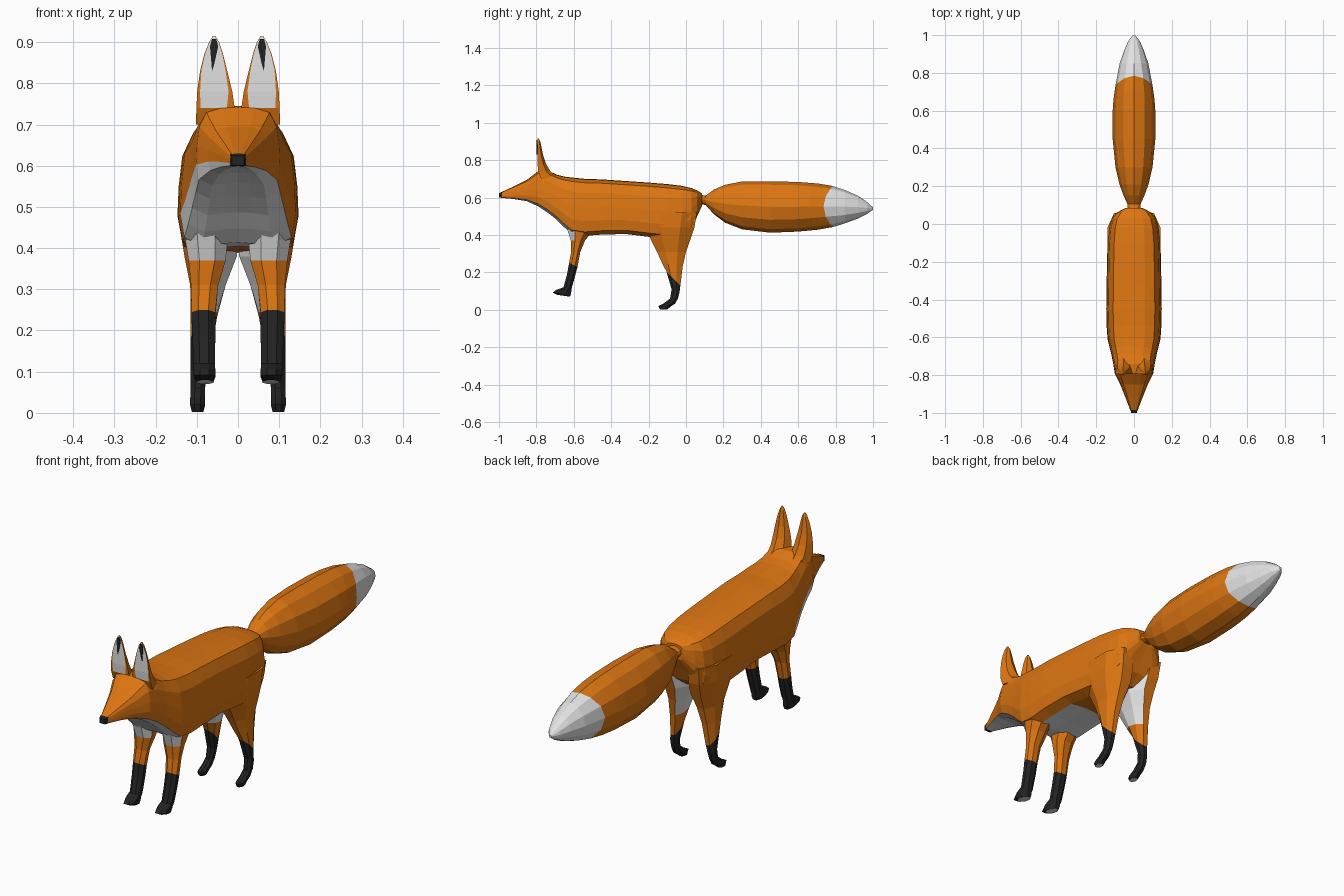
import bpy, bmesh, math


def material(name, rgb):
    m = bpy.data.materials.new(name)
    m.diffuse_color = (*rgb, 1)
    return m


MATS = [material("orange fur", (0.72, 0.18, 0.006)),
        material("white fur", (0.76, 0.76, 0.76)),
        material("black fur", (0.017, 0.017, 0.017))]
ORANGE, WHITE, BLACK = 0, 1, 2


def loft(name, rings, rule, caps=(ORANGE, ORANGE)):
    """Skin closed rings; rule(centre, ring, side) picks each face's colour."""
    bm = bmesh.new()
    vr = [[bm.verts.new(p) for p in r] for r in rings]
    n = len(rings[0])
    for i in range(len(vr) - 1):
        for j in range(n):
            k = (j + 1) % n
            f = bm.faces.new((vr[i][j], vr[i][k], vr[i + 1][k], vr[i + 1][j]))
            f.material_index = rule(f.calc_center_median(), i, j)
    bm.faces.new(vr[0]).material_index = caps[0]
    bm.faces.new(vr[-1]).material_index = caps[1]
    bmesh.ops.recalc_face_normals(bm, faces=bm.faces)
    me = bpy.data.meshes.new(name)
    bm.to_mesh(me)
    bm.free()
    for m in MATS:
        me.materials.append(m)
    ob = bpy.data.objects.new(name, me)
    bpy.context.collection.objects.link(ob)
    return ob


# Body and head: one skin from nose to rump; rows are y, top, bottom, half width
SECTION = [(0.4, 0.99), (0.75, 0.93), (0.92, 0.75), (0.98, 0.5),
           (1, 0.26), (0.93, 0.07), (0.62, 0), (0.3, 0.02)]
SECTION = SECTION + [(0, 0.03)] + [(-x, t) for x, t in reversed(SECTION)] + [(0, 1)]
BODY = [(-1.0, 0.622, 0.602, 0.012), (-0.985, 0.63, 0.598, 0.02),
        (-0.92, 0.66, 0.592, 0.045), (-0.85, 0.695, 0.58, 0.073),
        (-0.79, 0.742, 0.553, 0.102), (-0.74, 0.745, 0.52, 0.11),
        (-0.69, 0.722, 0.48, 0.12), (-0.65, 0.712, 0.44, 0.13),
        (-0.61, 0.707, 0.405, 0.14), (-0.54, 0.70, 0.395, 0.145),
        (-0.45, 0.697, 0.402, 0.147), (-0.32, 0.688, 0.405, 0.145),
        (-0.2, 0.68, 0.39, 0.143), (-0.1, 0.672, 0.38, 0.14),
        (-0.02, 0.662, 0.385, 0.132), (0.03, 0.65, 0.43, 0.118),
        (0.06, 0.638, 0.50, 0.092), (0.085, 0.622, 0.555, 0.045)]


def body_rule(c, i, j):
    if i == 0:
        return BLACK
    if c.y < -0.6 and 5 <= j <= 11:          # chin and chest
        return WHITE
    if c.y < -0.36 and 6 <= j <= 10:         # fore belly
        return WHITE
    return ORANGE


loft("body_and_head",
     [[(x * w, y, b + t * (top - b)) for x, t in SECTION] for y, top, b, w in BODY],
     body_rule, (BLACK, ORANGE))

# Tail: rows are y, top, bottom, half width
TAIL = [(0.075, 0.615, 0.565, 0.035), (0.105, 0.61, 0.56, 0.035),
        (0.15, 0.643, 0.51, 0.055), (0.21, 0.668, 0.465, 0.077),
        (0.30, 0.686, 0.43, 0.098), (0.45, 0.687, 0.412, 0.113),
        (0.60, 0.683, 0.418, 0.113), (0.68, 0.675, 0.428, 0.109),
        (0.76, 0.662, 0.442, 0.098), (0.85, 0.64, 0.462, 0.076),
        (0.92, 0.609, 0.488, 0.052), (0.97, 0.575, 0.513, 0.03),
        (1.0, 0.547, 0.535, 0.006)]
N = 12


def tail_ring(i, y, top, b, w):
    pts = []
    for k in range(N):
        a = math.tau * k / N
        # colour border reaches further forward on the flanks
        dy = 0.025 * -math.cos(2 * a) if i in (7, 8) else 0
        pts.append((math.cos(a) * w, y + dy, (top + b) / 2 + math.sin(a) * (top - b) / 2))
    return pts


loft("tail", [tail_ring(i, *r) for i, r in enumerate(TAIL)],
     lambda c, i, j: WHITE if i >= 8 else ORANGE, (ORANGE, WHITE))


# Legs: rows are z at front, z at back, y front, y back, x inner, x outer
def leg_ring(s, zf, zb, yf, yb, xi, xo):
    pts = []
    for k in range(8):
        a = math.tau * (k + 0.5) / 8
        u, v = math.cos(a) / 0.924, math.sin(a) / 0.924
        y = (yf + yb) / 2 + v * (yb - yf) / 2
        pts.append((s * ((xi + xo) / 2 + u * (xo - xi) / 2), y, zf + (zb - zf) * (v + 1) / 2))
    return pts


FRONT = [(0.49, 0.49, -0.655, -0.46, 0.03, 0.135), (0.42, 0.42, -0.632, -0.50, 0.025, 0.128),
         (0.37, 0.37, -0.616, -0.54, 0.03, 0.12), (0.31, 0.31, -0.614, -0.565, 0.048, 0.114),
         (0.25, 0.23, -0.625, -0.58, 0.055, 0.113), (0.19, 0.18, -0.636, -0.593, 0.055, 0.111),
         (0.12, 0.12, -0.655, -0.61, 0.056, 0.108), (0.106, 0.10, -0.695, -0.613, 0.055, 0.108),
         (0.092, 0.085, -0.712, -0.615, 0.055, 0.107), (0.08, 0.07, -0.69, -0.62, 0.06, 0.1)]
HIND = [(0.52, 0.52, -0.21, 0.058, 0.02, 0.141), (0.44, 0.44, -0.215, 0.045, 0.003, 0.14),
        (0.38, 0.38, -0.19, 0.025, 0.003, 0.13), (0.31, 0.31, -0.155, 0.0, 0.03, 0.116),
        (0.25, 0.23, -0.128, -0.018, 0.05, 0.115), (0.205, 0.13, -0.105, -0.03, 0.066, 0.115),
        (0.11, 0.09, -0.077, -0.035, 0.076, 0.115), (0.06, 0.06, -0.085, -0.043, 0.08, 0.115),
        (0.035, 0.033, -0.118, -0.058, 0.08, 0.116), (0.02, 0.018, -0.148, -0.08, 0.08, 0.116),
        (0.002, 0.002, -0.14, -0.10, 0.084, 0.112)]


def front_rule(c, i, j):
    if i >= 4:
        return BLACK
    return WHITE if i < 2 and 4 <= j <= 6 else ORANGE      # chest bib over the leg tops


def hind_rule(c, i, j):
    if i >= 5:
        return BLACK
    return WHITE if 1 <= i <= 3 and 2 <= j <= 4 else ORANGE  # pale inner thigh


# Ears: rows are z, y front, y back, x inner, x outer, pale area inner and outer
EARS = [(0.70, -0.775, -0.68, 0.012, 0.102, 0.03, 0.088),
        (0.74, -0.79, -0.725, 0.008, 0.101, 0.027, 0.091),
        (0.78, -0.794, -0.748, 0.014, 0.099, 0.023, 0.092),
        (0.83, -0.795, -0.765, 0.026, 0.092, 0.03, 0.089),
        (0.87, -0.795, -0.773, 0.036, 0.082, 0.038, 0.08),
        (0.90, -0.795, -0.779, 0.046, 0.07, 0.047, 0.069),
        (0.915, -0.793, -0.787, 0.055, 0.061, 0.056, 0.06)]


def ear_ring(s, z, yf, yb, xi, xo, wi, wo):
    d, m = xo - xi, (yf + 2 * yb) / 3
    pts = [(xo, yf), (wo, yf), (wi, yf), (xi, yf),
           (xi + d * 0.15, m), (xi + d * 0.5, yb), (xo - d * 0.15, m)]
    return [(s * x, y, z) for x, y in pts]


for s, side in ((-1, "left"), (1, "right")):
    loft(f"front_leg_{side}", [leg_ring(s, *r) for r in FRONT], front_rule, (ORANGE, WHITE))
    loft(f"hind_leg_{side}", [leg_ring(s, *r) for r in HIND], hind_rule, (ORANGE, WHITE))
    loft(f"ear_{side}", [ear_ring(s, *r) for r in EARS],
         lambda c, i, j: WHITE if j == 1 and i >= 1 else ORANGE)
    # Dark streak tapering down the inside of the ear
    loft(f"ear_streak_{side}",
         [[(s * x, y, z) for x, z in ((0.048, 0.89), (0.053, 0.908), (0.063, 0.908),
                                      (0.068, 0.89), (0.063, 0.83), (0.058, 0.845))]
          for y in (-0.798, -0.793)],
         lambda c, i, j: BLACK, (BLACK, BLACK))

# Nose
loft("nose", [[(x, y, z) for x, z in ((-w, 0.60), (w, 0.60), (w, t), (-w, t))]
              for y, w, t in ((-1.0, 0.015, 0.624), (-0.982, 0.019, 0.629))],
     lambda c, i, j: BLACK, (BLACK, BLACK))
